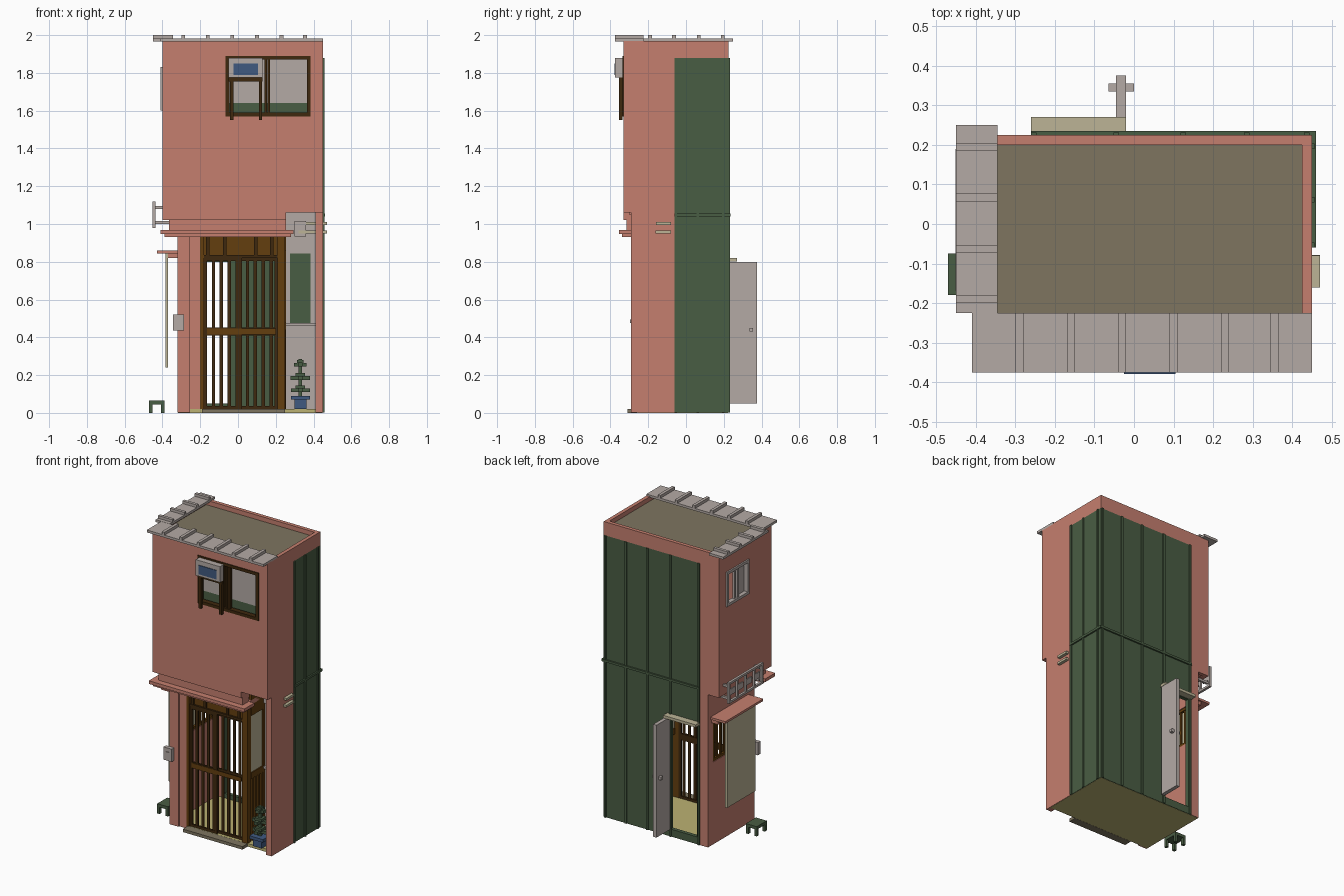
import bpy, bmesh, math
from mathutils import Matrix, Vector

if "Cube" in bpy.data.objects:
    bpy.data.objects.remove(bpy.data.objects["Cube"])


def material(name, r, g, b):
    lin = [((c / 255 + 0.055) / 1.055) ** 2.4 for c in (r, g, b)] + [1]
    m = bpy.data.materials.new(name)
    m.use_nodes = True
    m.diffuse_color = lin
    m.node_tree.nodes["Principled BSDF"].inputs["Base Color"].default_value = lin
    return m


SALMON = material("salmon_plaster", 197, 127, 111)
GREEN = material("green_metal", 73, 93, 67)
GREY = material("warm_grey", 180, 170, 165)
WOOD = material("brown_wood", 100, 62, 15)
DARK = material("dark_wood", 62, 40, 14)
BEIGE = material("beige", 188, 180, 150)
FLOOR = material("straw_floor", 188, 178, 115)
TAUPE = material("taupe_concrete", 126, 117, 96)
BLUE = material("blue", 64, 90, 128)


def boxes(name, mat, *items):
    """One object from boxes given as (x0, x1, y0, y1, z0, z1)."""
    bm = bmesh.new()
    for x0, x1, y0, y1, z0, z1 in items:
        mtx = Matrix.Translation(((x0 + x1) / 2, (y0 + y1) / 2, (z0 + z1) / 2))
        mtx = mtx @ Matrix.Diagonal((x1 - x0, y1 - y0, z1 - z0, 1))
        bmesh.ops.create_cube(bm, size=1, matrix=mtx)
    me = bpy.data.meshes.new(name)
    bm.to_mesh(me)
    bm.free()
    me.materials.append(mat)
    ob = bpy.data.objects.new(name, me)
    bpy.context.collection.objects.link(ob)
    return ob


def ring(axis, u0, u1, d0, d1, z0, z1, a0, a1, b0, b1):
    """Four boxes around an opening (a0..a1 by b0..b1) in a wall running along x or y."""
    parts = [(u0, a0, z0, z1), (a1, u1, z0, z1), (a0, a1, z0, b0), (a0, a1, b1, z1)]
    parts = [p for p in parts if p[1] - p[0] > 1e-5 and p[3] - p[2] > 1e-5]
    if axis == "x":
        return [(p[0], p[1], d0, d1, p[2], p[3]) for p in parts]
    return [(d0, d1, p[0], p[1], p[2], p[3]) for p in parts]


def frame(axis, a0, a1, d0, d1, b0, b1, w):
    return ring(axis, a0, a1, d0, d1, b0, b1, a0 + w, a1 - w, b0 + w, b1 - w)


# Floors and roof
boxes("ground_floor", FLOOR, (-0.317, 0.447, -0.255, 0.222, 0, 0.02))
boxes("door_step", TAUPE, (-0.19, 0.25, -0.31, -0.256, 0, 0.02))
boxes("upper_floor", SALMON, (-0.399, 0.255, -0.329, 0.19, 1.021, 1.05),
      (0.255, 0.42, -0.329, 0.19, 1.06, 1.08), (-0.30, 0.255, -0.25, 0.19, 0.935, 0.965))
boxes("roof_deck", TAUPE, (-0.375, 0.43, -0.31, 0.205, 1.92, 1.94))

# Upper storey walls
boxes("upper_front_wall", SALMON,
      *ring("x", -0.4, 0.45, -0.33, -0.30, 1.06, 1.97, -0.06, 0.38, 1.57, 1.89),
      (-0.4, 0.255, -0.33, -0.30, 1.02, 1.06))
boxes("upper_left_wall", SALMON,
      *ring("y", -0.30, 0.225, -0.4, -0.375, 1.02, 1.97, -0.085, 0.15, 1.6, 1.83))
boxes("upper_right_wall", SALMON, (0.425, 0.45, -0.30, -0.06, 1.06, 1.97),
      (0.425, 0.45, -0.06, 0.225, 1.88, 1.97))
boxes("upper_back_wall", SALMON, (-0.375, -0.26, 0.2, 0.225, 1.02, 1.97),
      (-0.26, 0.425, 0.2, 0.225, 1.88, 1.97))

# Lower storey walls
boxes("lower_left_wall", SALMON,
      *ring("y", -0.265, 0.225, -0.32, -0.295, 0.001, 1.02, -0.1, 0.17, 0.55, 0.81))
boxes("lower_back_corner", SALMON, (-0.295, -0.26, 0.2, 0.225, 0.001, 1.02))
boxes("front_left_pillar", SALMON, (-0.295, -0.255, -0.265, -0.23, 0.001, 1.02),
      (-0.255, -0.2, -0.255, -0.23, 0.001, 0.95))
boxes("right_pillar_wall", SALMON, (0.41, 0.45, -0.29, -0.06, 0.001, 1.06))

# Green metal cladding with ribs and a joint strip
boxes("right_cladding", GREEN, (0.42, 0.45, -0.06, 0.225, 0.001, 1.88))
boxes("back_cladding", GREEN,
      *ring("x", -0.26, 0.42, 0.2, 0.225, 0.001, 1.88, -0.24, -0.045, 0.05, 0.8))
ribs = [(0.45, 0.457, y, y + 0.013, 0.001, 1.88) for y in (-0.06, 0.055, 0.19)]
for x in (0.437, 0.285, 0.125, -0.045):
    ribs.append((x - 0.007, x + 0.007, 0.225, 0.232, 0.001, 1.88))
ribs += [(-0.26, -0.246, 0.225, 0.232, 0.001, 1.88),
         (0.45, 0.46, -0.06, 0.235, 1.04, 1.055), (-0.26, 0.45, 0.225, 0.235, 1.04, 1.055)]
boxes("cladding_ribs", GREEN, *ribs)

# Tiled eaves along the front and left
boxes("front_eave", GREY, (-0.41, 0.45, -0.375, -0.225, 1.965, 1.981),
      *[(x, x + 0.02, -0.375, -0.225, 1.98, 2.0) for x in (-0.3, -0.17, -0.04, 0.09, 0.22, 0.345)])
boxes("left_eave", GREY, (-0.45, -0.345, -0.225, 0.25, 1.966, 1.982),
      *[(-0.45, -0.345, y - 0.01, y + 0.01, 1.98, 2.0) for y in (-0.19, -0.063, 0.067, 0.195)])

# Front upper window
boxes("front_window_frame", DARK, *frame("x", -0.065, 0.385, -0.335, -0.30, 1.57, 1.89, 0.02),
      *[(x, x + 0.013, -0.328, -0.305, 1.58, 1.88) for x in (0.115, 0.14, 0.157)])
boxes("window_screen", GREY, (-0.05, 0.37, -0.29, -0.285, 1.64, 1.9))
boxes("window_lower_screen", GREEN, (-0.05, 0.37, -0.29, -0.285, 1.57, 1.64))

# Air conditioner on a wooden bracket
boxes("air_conditioner", GREY, (-0.05, 0.13, -0.375, -0.336, 1.775, 1.88))
boxes("air_conditioner_panel", BLUE, (-0.025, 0.105, -0.379, -0.375, 1.79, 1.85))
boxes("air_conditioner_bracket", DARK, (-0.05, 0.13, -0.355, -0.336, 1.755, 1.775),
      *[(x, x + 0.018, -0.355, -0.336, 1.55, 1.76) for x in (-0.043, 0.11)])

# Left upper window
boxes("left_window_frame", GREY, *frame("y", -0.085, 0.15, -0.41, -0.38, 1.6, 1.83, 0.018),
      (-0.405, -0.385, 0.02, 0.035, 1.61, 1.82), (-0.4, -0.385, 0.05, 0.062, 1.61, 1.82))
boxes("left_window_screen", GREY, (-0.383, -0.38, -0.07, 0.03, 1.61, 1.82))

# Front canopy and fascia
boxes("front_canopy", SALMON, (-0.41, 0.295, -0.355, -0.25, 0.947, 0.968),
      (-0.39, 0.28, -0.34, -0.256, 0.932, 0.947), (-0.365, 0.255, -0.315, -0.256, 0.968, 1.021))

# Lattice sliding doors
bars = []
for x0, x1, y in ((-0.18, 0.02, -0.25), (0.0, 0.21, -0.235)):
    bars += frame("x", x0, x1, y, y + 0.013, 0.02, 0.82, 0.016)
    bars += [(x0 + 0.01, x1 - 0.01, y + 0.001, y + 0.012, 0.41, 0.452)]
    bars += [(x0 + k * 0.0415, x0 + k * 0.0415 + 0.018, y + 0.002, y + 0.01, 0.03, 0.81)
             for k in range(1, 5)]
boxes("sliding_lattice_doors", DARK, *bars)
boxes("lattice_rails", WOOD, (-0.165, 0.2, -0.253, -0.25, 0.416, 0.446))
boxes("door_frame", WOOD, (-0.2, -0.18, -0.258, -0.22, 0.02, 0.94),
      (0.21, 0.25, -0.258, -0.22, 0.02, 0.94), (-0.18, 0.21, -0.24, -0.225, 0.82, 0.94))
boxes("transom_posts", DARK, (-0.18, 0.21, -0.252, -0.24, 0.82, 0.835),
      *[(x, x + 0.018, -0.25, -0.24, 0.835, 0.935) for x in (-0.17, -0.08, 0.085, 0.17)])

# Recess beside the doors
boxes("recess_back_wall", GREY, (0.255, 0.41, -0.08, -0.06, 0.001, 1.06),
      (0.255, 0.41, -0.095, -0.08, 0.46, 0.475), (0.335, 0.345, -0.085, -0.08, 0.02, 0.46))
boxes("recess_back_panel", GREEN, (0.275, 0.385, -0.085, -0.08, 0.477, 0.845))
boxes("recess_side_screen", BEIGE, (0.24, 0.248, -0.22, -0.1, 0.48, 0.86))
boxes("recess_side_frame", WOOD, (0.235, 0.255, -0.22, -0.06, 0.86, 1.02),
      (0.235, 0.255, -0.22, -0.06, 0.44, 0.48), (0.235, 0.255, -0.1, -0.06, 0.02, 0.86),
      *[(0.238, 0.252, y, y + 0.014, 0.02, 0.44) for y in (-0.205, -0.175, -0.145, -0.118)])
boxes("meter_box", GREY, (0.3, 0.36, -0.16, -0.08, 0.935, 1.015))
boxes("side_pipes", BEIGE, (0.32, 0.47, -0.16, -0.08, 0.995, 1.01),
      (0.32, 0.47, -0.161, -0.079, 0.95, 0.965))

# Potted tree
px, py = 0.33, -0.235
boxes("plant_pot", BLUE, (px - 0.032, px + 0.032, py - 0.032, py + 0.032, 0.021, 0.072),
      (px - 0.05, px + 0.05, py - 0.045, py + 0.045, 0.07, 0.09))
tree = [(px - 0.01, px + 0.01, py - 0.01, py + 0.01, 0.08, 0.285)]
for z, r in ((0.11, 0.05), (0.175, 0.052), (0.245, 0.033)):
    tree += [(px - r, px + r, py - 0.012, py + 0.012, z, z + 0.02),
             (px - 0.012, px + 0.012, py - r, py + r, z + 0.001, z + 0.021),
             (px - r / 2, px + r / 2, py - r / 2, py + r / 2, z + 0.018, z + 0.035)]
boxes("potted_tree", GREEN, *tree)

# Open back door with knob and hood
boxes("back_door", GREY, (-0.045, -0.02, 0.233, 0.375, 0.05, 0.8))
boxes("back_door_knob", GREY, (-0.065, 0.0, 0.335, 0.355, 0.43, 0.45))
boxes("back_door_hood", BEIGE, (-0.26, -0.02, 0.225, 0.27, 0.802, 0.82))

# Left window, awning and hanging blind
boxes("left_lower_window", WOOD, *frame("y", -0.1, 0.17, -0.316, -0.3, 0.55, 0.81, 0.018),
      *[(-0.312, -0.304, y, y + 0.014, 0.56, 0.8) for y in (-0.05, -0.01, 0.03, 0.07, 0.11)])
boxes("left_awning", SALMON, (-0.43, -0.32, -0.2, 0.2, 0.845, 0.86),
      *[(-0.37, -0.32, y, y + 0.02, 0.82, 0.846) for y in (-0.19, 0.17)])
boxes("hanging_blind", BEIGE, (-0.385, -0.37, -0.185, 0.115, 0.24, 0.846))

# Left railing
rail = frame("y", -0.17, 0.19, -0.452, -0.436, 0.98, 1.12, 0.014)
rail += [(-0.45, -0.438, y, y + 0.012, 0.985, 1.115) for y in (-0.09, 0.0, 0.09)]
for y in (-0.16, 0.165):
    rail += [(-0.438, -0.4, y, y + 0.015, 1.08, 1.095), (-0.438, -0.32, y, y + 0.015, 1.0, 1.015)]
rail += [(-0.448, -0.44, y, y + 0.05, 1.03, 1.07) for y in (-0.14, -0.055, 0.035, 0.12)]
boxes("left_railing", GREY, *rail)

# Post box and stool
boxes("post_box", GREY, (-0.345, -0.285, -0.292, -0.265, 0.435, 0.52),
      (-0.327, -0.303, -0.297, -0.292, 0.475, 0.495))
boxes("stool", GREEN, (-0.47, -0.39, -0.18, -0.075, 0.045, 0.065),
      *[(x, x + 0.018, y, y + 0.02, 0, 0.046) for x in (-0.47, -0.408) for y in (-0.18, -0.095)])
